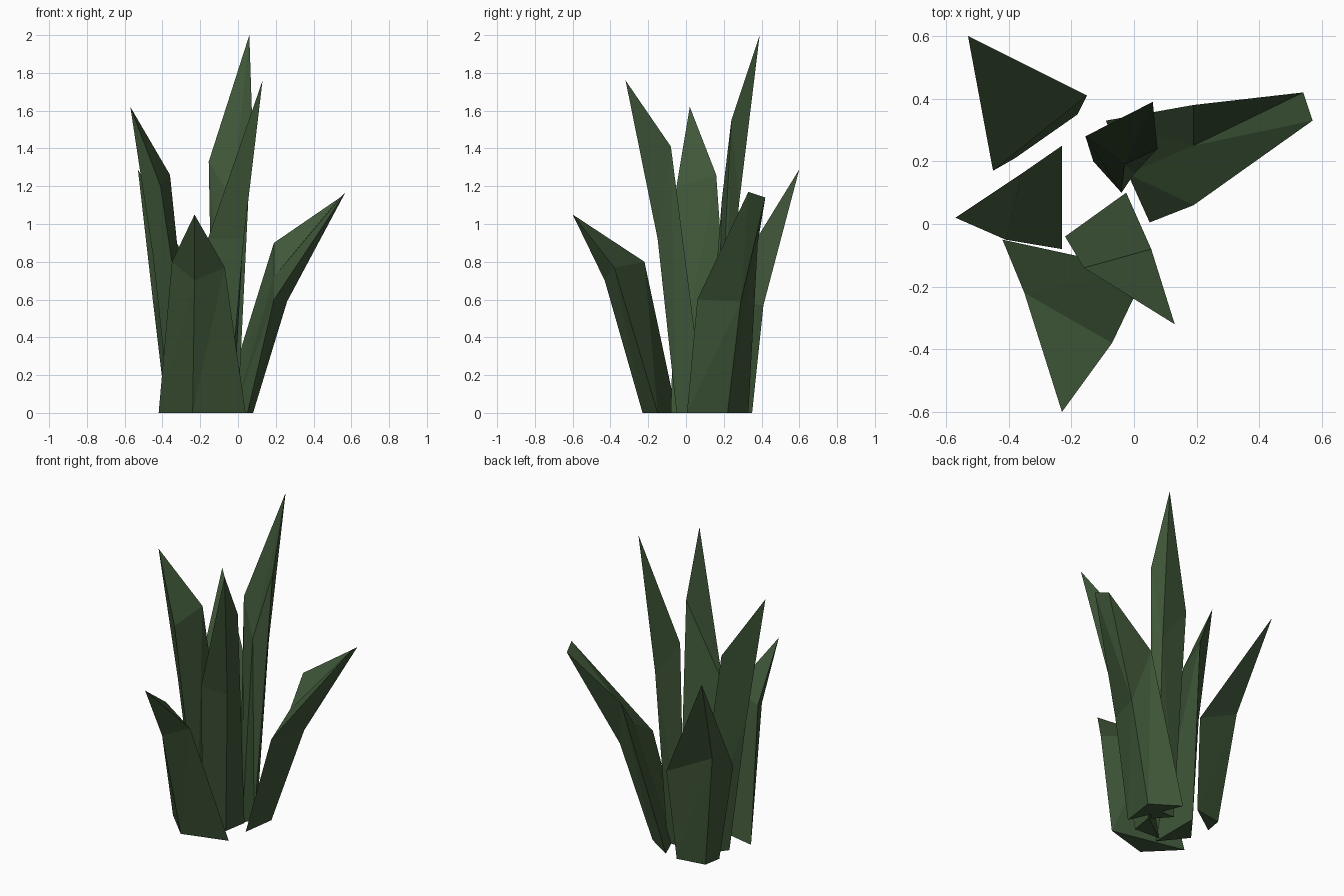
import bpy, bmesh

if "Cube" in bpy.data.objects:
    bpy.data.objects.remove(bpy.data.objects["Cube"])

green = bpy.data.materials.new("leaf green")
green.diffuse_color = (0.05, 0.095, 0.04, 1)
green.use_nodes = True
green.node_tree.nodes["Principled BSDF"].inputs["Base Color"].default_value = green.diffuse_color


def leaf(name, base, mid, tip):
    """Faceted blade: base ring on the ground, kinked middle ring, pointed or blunt tip."""
    bm = bmesh.new()
    n = len(base)
    lo = [bm.verts.new((x, y, 0)) for x, y in base]
    hi = [bm.verts.new(p) for p in mid]
    ends = [bm.verts.new(p) for p in tip]
    top = [ends[i * len(ends) // n] for i in range(n)]
    bm.faces.new(lo)
    for i in range(n):
        j = (i + 1) % n
        bm.faces.new((lo[i], lo[j], hi[j]))
        bm.faces.new((lo[i], hi[j], hi[i]))
        bm.faces.new((hi[i], hi[j], top[j]))
        if top[i] is not top[j]:
            bm.faces.new((hi[i], top[j], top[i]))
    bmesh.ops.recalc_face_normals(bm, faces=bm.faces)
    me = bpy.data.meshes.new(name)
    bm.to_mesh(me)
    bm.free()
    me.materials.append(green)
    bpy.context.collection.objects.link(bpy.data.objects.new(name, me))


# rings run: one edge, outer ridge, other edge (and inner crease)
leaf("tall_leaf",
     [(-.13, .20), (-.01, .20), (0, .16), (-.04, .10)],
     [(-.155, .28, 1.33), (.02, .28, 1.1), (.075, .24, 1.55), (-.03, .19, 1.13)],
     [(.06, .39, 2.0)])
leaf("centre_leaf",
     [(-.22, -.04), (-.05, -.05), (-.025, .10)],
     [(-.16, -.14, .92), (.03, -.15, .92), (.055, -.08, 1.41)],
     [(.13, -.32, 1.76)])
leaf("left_leaf",
     [(-.23, .25), (-.36, .08), (-.23, -.08)],
     [(-.36, .16, 1.26), (-.45, .04, .83), (-.41, -.05, 1.2)],
     [(-.57, .02, 1.62)])
leaf("back_left_leaf",
     [(-.18, .35), (-.36, .32), (-.38, .21)],
     [(-.15, .41, .57), (-.45, .38, .72), (-.45, .17, .59)],
     [(-.53, .60, 1.29)])
leaf("right_leaf",
     [(.05, .005), (.08, .22), (-.09, .33), (-.02, .16)],
     [(.19, .06, .6), (.26, .29, .59), (.19, .38, .9), (.19, .25, .72)],
     [(.57, .33, 1.17), (.54, .42, 1.14)])
leaf("front_leaf",
     [(-.42, -.05), (-.24, -.23), (.04, -.15)],
     [(-.35, -.22, .8), (-.23, -.43, .7), (-.07, -.38, .77)],
     [(-.23, -.60, 1.05)])
